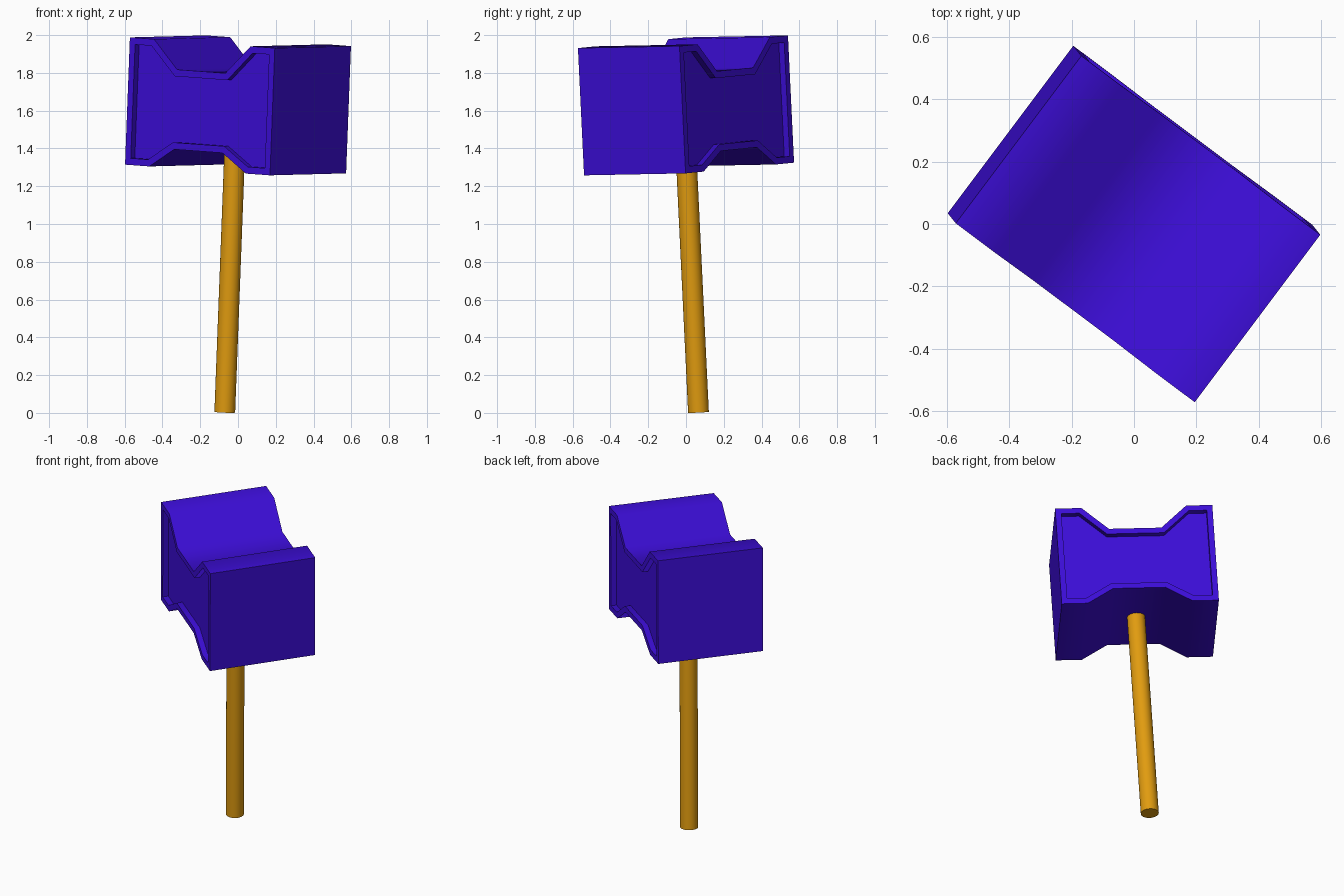
import bpy, bmesh, math
from mathutils import Vector, Matrix

if "Cube" in bpy.data.objects:
    bpy.data.objects.remove(bpy.data.objects["Cube"])

# Shared tilted frame: U = long side of head, V = depth, W = handle axis
W = Vector((0.038, -0.048, 1)).normalized()
U = Vector((0.8, -0.6, 0))
U = (U - W * U.dot(W)).normalized()
V = W.cross(U)


def frame(origin):
    m = Matrix((U, V, W)).transposed().to_4x4()
    m.translation = origin
    return m


def finish(name, bm, origin, color, angle):
    bmesh.ops.recalc_face_normals(bm, faces=bm.faces)
    me = bpy.data.meshes.new(name)
    bm.to_mesh(me)
    bm.free()
    ob = bpy.data.objects.new(name, me)
    bpy.context.collection.objects.link(ob)
    ob.matrix_world = frame(origin)
    mat = bpy.data.materials.new(name + "_paint")
    mat.diffuse_color = color
    mat.use_nodes = True
    mat.node_tree.nodes["Principled BSDF"].inputs["Base Color"].default_value = mat.diffuse_color
    me.materials.append(mat)
    bpy.ops.object.select_all(action='DESELECT')
    ob.select_set(True)
    bpy.context.view_layer.objects.active = ob
    bpy.ops.object.shade_smooth_by_angle(angle=math.radians(angle))
    return ob


# Hammer head: notched profile extruded along its depth
depth, half_h, top_cut, low_cut = 0.672, 0.3375, 0.152, 0.10
top = [(-0.48, 0), (-0.32, 0), (-0.16, 1), (0.16, 1), (0.32, 0), (0.48, 0)]
outline = [(x, half_h - c * top_cut) for x, c in top]
outline += [(x, -half_h + c * low_cut) for x, c in reversed(top)]
bm = bmesh.new()
face = bm.faces.new([bm.verts.new((x, -depth / 2, z)) for x, z in outline])
new = bmesh.ops.extrude_face_region(bm, geom=[face], use_keep_orig=True)["geom"]
bmesh.ops.translate(bm, vec=(0, depth, 0),
                    verts=[g for g in new if isinstance(g, bmesh.types.BMVert)])
bmesh.ops.recalc_face_normals(bm, faces=bm.faces)

# Recessed panel inside a thin rim on both notched ends
ends = [f for f in bm.faces if len(f.verts) == len(outline)]
bmesh.ops.inset_individual(bm, faces=ends, thickness=0.036, use_even_offset=True)
for f in bmesh.ops.extrude_discrete_faces(bm, faces=ends)["faces"]:
    side = 1 if f.calc_center_median().y > 0 else -1
    bmesh.ops.translate(bm, vec=(0, -side * 0.036, 0), verts=f.verts)
finish("hammer_head", bm, (0, 0, 1.628), (0.045, 0.004, 0.68, 1), 50)

# Handle: plain round shaft running up into the head
length = 1.6
bm = bmesh.new()
bmesh.ops.create_cone(bm, cap_ends=True, segments=32, radius1=0.055, radius2=0.055,
                      depth=length, matrix=Matrix.Translation((0, 0, length / 2)))
finish("handle", bm, (-0.07, 0.066, 0.0035), (0.75, 0.33, 0.005, 1), 40)
